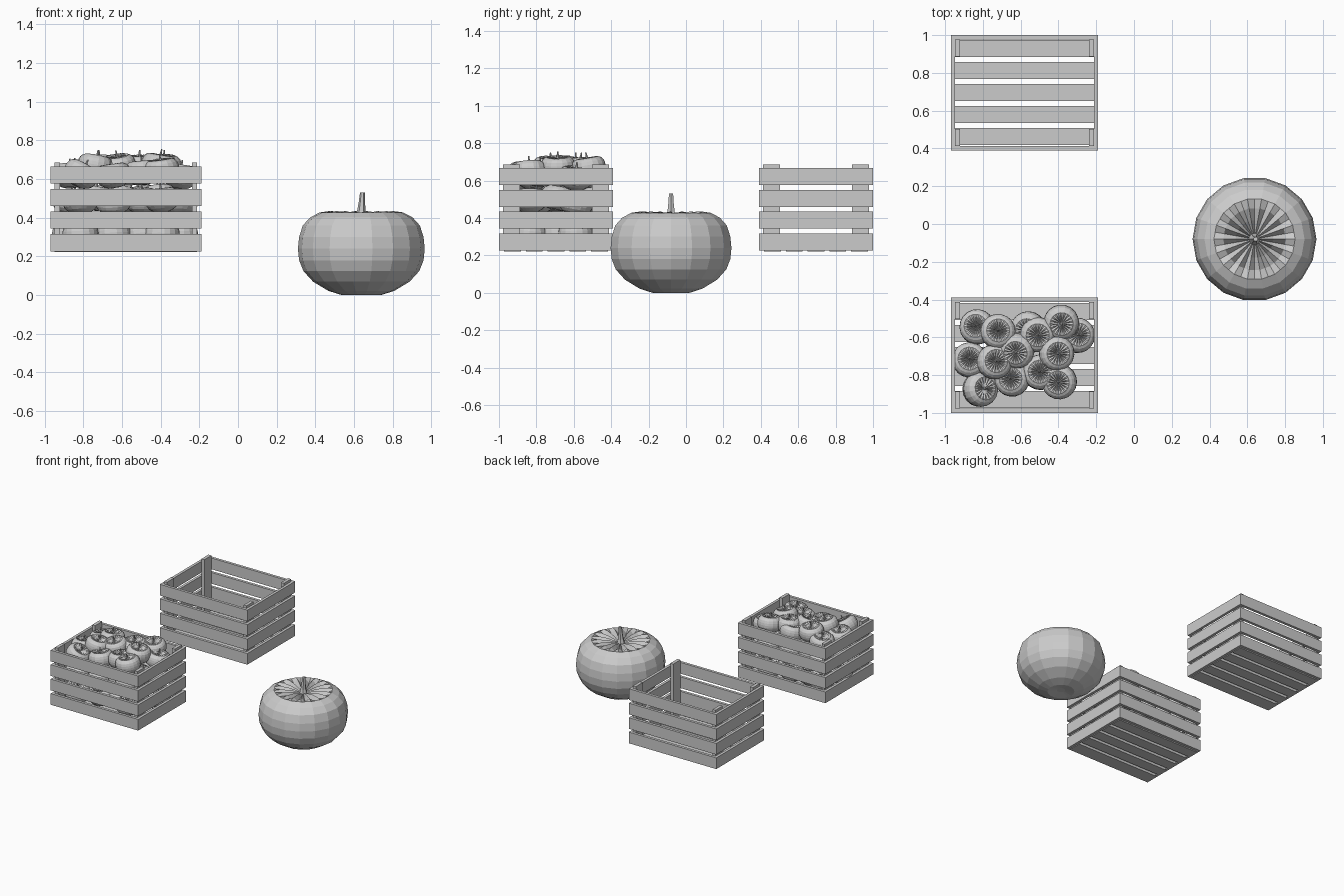
import bpy, bmesh, math, random
from mathutils import Matrix, Vector

if "Cube" in bpy.data.objects:
    bpy.data.objects.remove(bpy.data.objects["Cube"])

random.seed(4)


def add_object(name, bm):
    bmesh.ops.recalc_face_normals(bm, faces=bm.faces[:])
    me = bpy.data.meshes.new(name)
    bm.to_mesh(me)
    bm.free()
    ob = bpy.data.objects.new(name, me)
    bpy.context.collection.objects.link(ob)
    return ob


def box(bm, x0, x1, y0, y1, z0, z1):
    m = Matrix.Translation(((x0 + x1) / 2, (y0 + y1) / 2, (z0 + z1) / 2))
    bmesh.ops.create_cube(bm, size=1, matrix=m @ Matrix.Diagonal((x1 - x0, y1 - y0, z1 - z0, 1)))


def lathe(bm, rings):
    """Skin rings of points, closing both ends with fans or caps."""
    vs = [[bm.verts.new(p) for p in r] for r in rings]
    n = len(vs[0])
    for a, b in zip(vs, vs[1:]):
        for i in range(n):
            j = (i + 1) % n
            bm.faces.new((a[i], a[j], b[j], b[i]))
    bm.faces.new(vs[0][::-1])
    bm.faces.new(vs[-1])


# Slatted crate, centred on its own origin in plan
HX, HY, T, SLAT, PITCH = 0.39, 0.305, 0.022, 0.09, 0.1165


def crate(name, cx, cy):
    bm = bmesh.new()
    for k in range(4):                       # wall slats
        z0 = 0.227 + k * PITCH
        for s in (-1, 1):
            ya, yb = sorted((s * HY, s * (HY - T)))
            box(bm, -HX, HX, ya, yb, z0, z0 + SLAT)
            xa, xb = sorted((s * HX, s * (HX - T)))
            box(bm, xa, xb, -HY + T, HY - T, z0, z0 + SLAT)
    for k in range(-2, 3):                   # floor boards
        y = k * PITCH
        box(bm, -HX + T, HX - T, y - SLAT / 2, y + SLAT / 2, 0.222, 0.244)
    for sx in (-1, 1):                       # corner posts
        for sy in (-1, 1):
            xa, xb = sorted((sx * (HX - T), sx * (HX - T - 0.026)))
            ya, yb = sorted((sy * (HY - T), sy * (HY - T - SLAT)))
            box(bm, xa, xb, ya, yb, 0.23, 0.687)
    add_object(name, bm).location = (cx, cy, 0)


crate("empty_crate", -0.58, 0.695)
crate("full_crate", -0.58, -0.695)

# Pumpkin: (radius, ridge height, groove depth) from bottom to top
PROFILE = [(0.03, 0.012, 0), (0.10, 0.0, 0), (0.17, 0.022, 0), (0.25, 0.07, 0),
           (0.30, 0.125, 0), (0.322, 0.18, 0), (0.328, 0.24, 0), (0.322, 0.30, 0),
           (0.303, 0.36, 0), (0.265, 0.402, 0), (0.215, 0.428, 0),
           (0.165, 0.435, 0.028), (0.10, 0.428, 0.034), (0.03, 0.41, 0.012)]
LOBES = 18


def pumpkin(name):
    bm = bmesh.new()
    rings = []
    for r, z, groove in PROFILE:
        ring = []
        for i in range(LOBES * 2):
            a = math.pi * i / LOBES
            rr = r * (math.cos(math.pi / LOBES) if i % 2 else 1)
            ring.append((rr * math.cos(a), rr * math.sin(a), z - (groove if i % 2 else 0)))
        rings.append(ring)
    lathe(bm, rings)
    # Stem
    stem = []
    for r, z, dx in [(0.034, 0.395, 0), (0.022, 0.435, 0), (0.016, 0.485, 0.003), (0.013, 0.53, 0.006)]:
        stem.append([(dx + r * math.cos(k * math.pi / 3), r * math.sin(k * math.pi / 3), z)
                     for k in range(6)])
    lathe(bm, stem)
    return add_object(name, bm)


big = pumpkin("large_pumpkin")
big.location = (0.638, -0.08, 0)

# Small pumpkins in the crate: plan position and base height of the top layer
TOP = [(-0.83, -0.545, 0.56), (-0.72, -0.57, 0.60), (-0.56, -0.555, 0.57), (-0.51, -0.585, 0.60),
       (-0.385, -0.52, 0.60), (-0.30, -0.59, 0.55), (-0.62, -0.67, 0.60), (-0.41, -0.685, 0.605),
       (-0.87, -0.72, 0.555), (-0.74, -0.73, 0.60), (-0.645, -0.82, 0.555), (-0.495, -0.785, 0.57),
       (-0.395, -0.835, 0.58), (-0.815, -0.875, 0.56)]
S = 0.285
mid = Vector((0, 0, 0.22 * S))


def small(name, x, y, z, tilt):
    ob = bpy.data.objects.new(name, big.data)
    bpy.context.collection.objects.link(ob)
    rot = Matrix.Rotation(random.uniform(-tilt, tilt), 4, 'X') @ \
        Matrix.Rotation(random.uniform(-tilt, tilt), 4, 'Y') @ \
        Matrix.Rotation(random.uniform(0, 6.28), 4, 'Z')
    ob.matrix_world = Matrix.Translation(Vector((x, y, z)) + mid) @ rot @ \
        Matrix.Translation(-mid) @ Matrix.Scale(S, 4)


for i, (x, y, z) in enumerate(TOP):
    small(f"small_pumpkin_top_{i}", x, y, z, 0.5 if i == 13 else 0.2)
    small(f"small_pumpkin_middle_{i}", x, y, 0.43 + (z - 0.58) * 0.5, 0.2)
    small(f"small_pumpkin_bottom_{i}", x, y, 0.246, 0.12)
